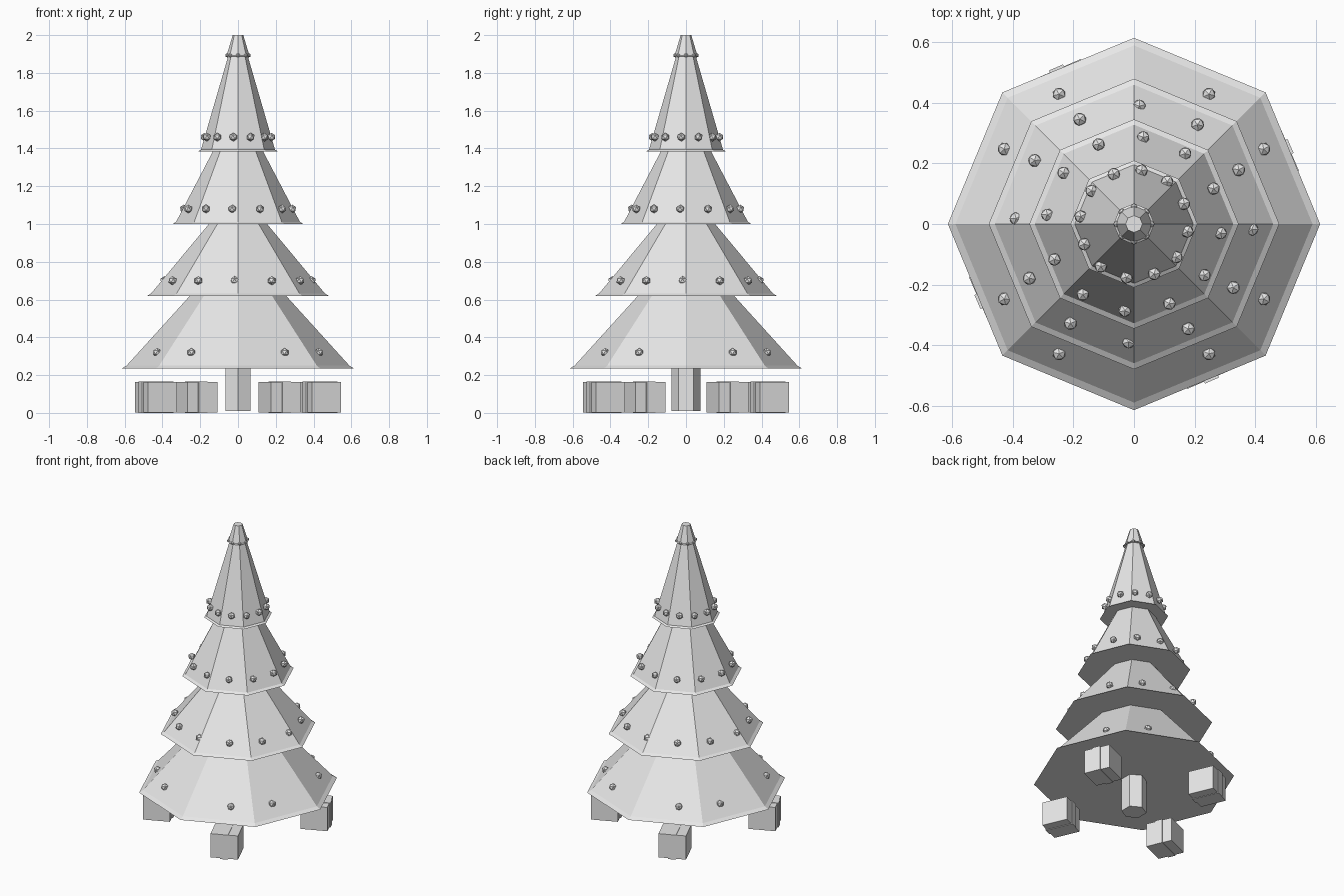
import bpy, bmesh
from math import sin, cos, radians, tau
from mathutils import Matrix, Vector

cube = bpy.data.objects.get("Cube")
if cube:
    bpy.data.objects.remove(cube, do_unlink=True)

grey = bpy.data.materials.new("plain_grey")
grey.use_nodes = True
grey.diffuse_color = (0.8, 0.8, 0.8, 1)
grey.node_tree.nodes["Principled BSDF"].inputs["Base Color"].default_value = (0.8, 0.8, 0.8, 1)


def add_object(name, bm):
    bmesh.ops.recalc_face_normals(bm, faces=bm.faces)
    mesh = bpy.data.meshes.new(name)
    bm.to_mesh(mesh)
    bm.free()
    mesh.materials.append(grey)
    obj = bpy.data.objects.new(name, mesh)
    bpy.context.collection.objects.link(obj)
    return obj


def lathe(name, profile, sides, turn=0.0):
    """Closed faceted solid from (radius, height) points."""
    bm = bmesh.new()
    rings = []
    for r, z in profile:
        angles = [turn + tau * i / sides for i in range(sides)]
        rings.append([bm.verts.new((r * cos(a), r * sin(a), z)) for a in angles])
    for low, high in zip(rings, rings[1:]):
        for i in range(sides):
            j = (i + 1) % sides
            bm.faces.new((low[i], low[j], high[j], high[i]))
    bm.faces.new(rings[0][::-1])
    bm.faces.new(rings[-1])
    return add_object(name, bm)


def bead_ring(name, radius, z, size, first, count=12):
    """Faceted baubles evenly spaced round a tier."""
    bm = bmesh.new()
    for i in range(count):
        a = radians(first) + tau * i / count
        place = Matrix.Rotation(a, 4, 'Z') @ Matrix.Translation((radius, 0, z))
        bmesh.ops.create_icosphere(bm, subdivisions=1, radius=size, matrix=place)
    return add_object(name, bm)


# Trunk: hexagonal post
lathe("trunk", [(0.077, 0.01), (0.077, 0.26)], 6, radians(30))

# Branch tiers: bottom radius, bottom height, top radius, top height, lip width
tiers = [
    ("bottom_tier", 0.615, 0.235, 0.25, 0.625, 0.025),
    ("lower_tier", 0.48, 0.62, 0.15, 1.005, 0.02),
    ("upper_tier", 0.346, 1.0, 0.13, 1.39, 0.018),
    ("top_tier", 0.21, 1.385, 0.05, 1.895, 0.014),
    ("tip", 0.068, 1.888, 0.028, 2.0, 0.008),
]
for name, r0, z0, r1, z1, lip in tiers:
    lathe(name, [(r0, z0), (r0 - lip, z0 + lip * 0.6), (r1, z1)], 8)

# Baubles
bead_ring("bottom_baubles", 0.495, 0.32, 0.024, 0)
bead_ring("lower_baubles", 0.39, 0.70, 0.024, -2.6)
bead_ring("upper_baubles", 0.288, 1.08, 0.023, -6)
bead_ring("top_baubles", 0.178, 1.46, 0.023, -8)
bead_ring("tip_baubles", 0.057, 1.893, 0.012, 0, 8)

# Presents: boxes with a raised band, one per quarter turn
for q in range(4):
    spot = Matrix.Rotation(radians(27 + 90 * q), 4, 'Z') @ Vector((0.487, 0, 0.083))
    turn = Matrix.Rotation(radians(23.5 + 90 * q), 4, 'Z')
    for part, dims in (("present", (0.168, 0.172, 0.16)),
                       ("present_band", (0.182, 0.05, 0.166))):
        bm = bmesh.new()
        bmesh.ops.create_cube(bm, size=1, matrix=Matrix.Translation(spot) @ turn
                              @ Matrix.Diagonal((*dims, 1)))
        add_object(f"{part}_{q + 1}", bm)
